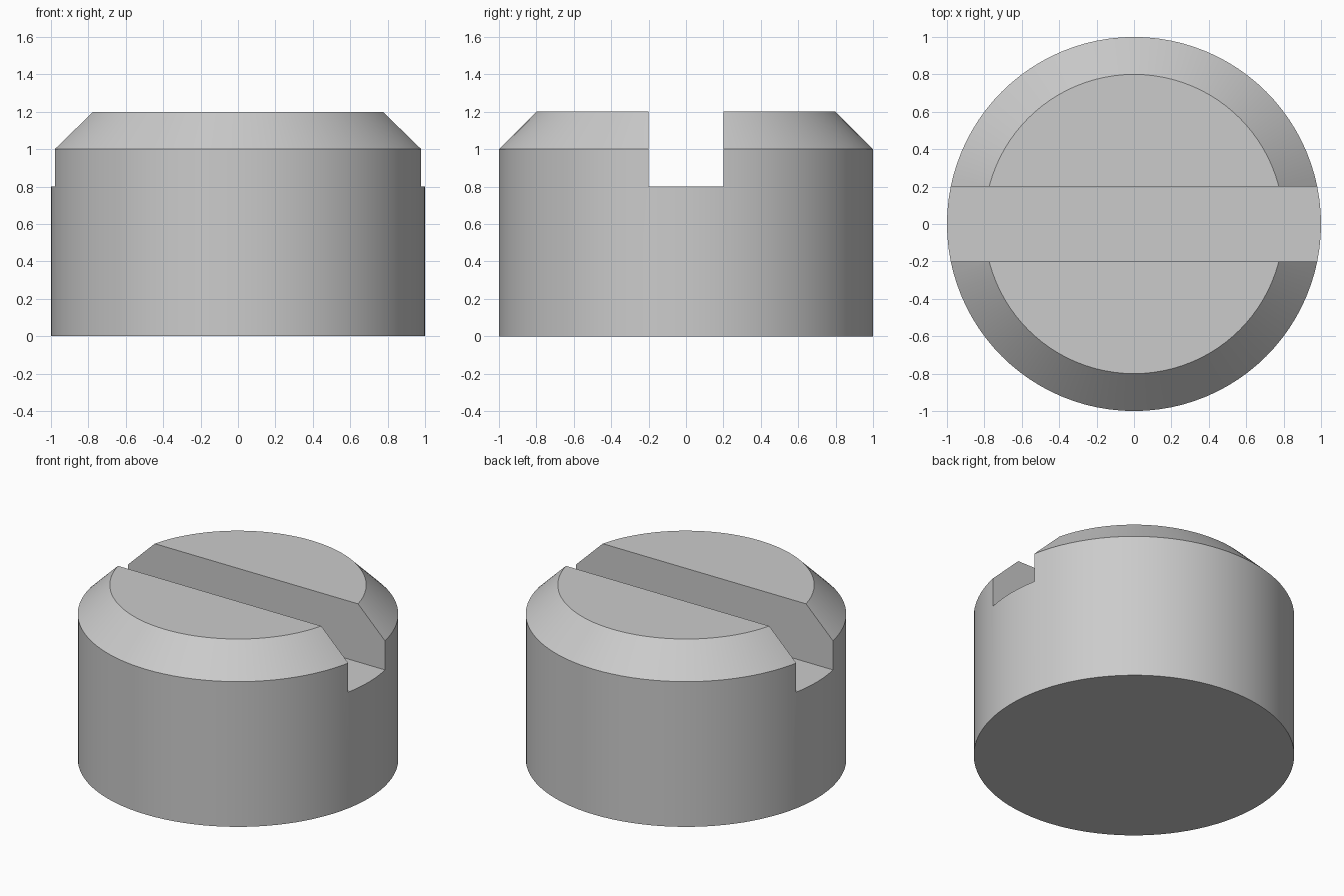
import bpy, bmesh, math

if "Cube" in bpy.data.objects:
    bpy.data.objects.remove(bpy.data.objects["Cube"])

SIDES = 96


def ring(bm, radius, z):
    return [bm.verts.new((radius * math.cos(2 * math.pi * i / SIDES),
                          radius * math.sin(2 * math.pi * i / SIDES), z))
            for i in range(SIDES)]


def make_object(name, bm):
    bmesh.ops.recalc_face_normals(bm, faces=bm.faces)
    mesh = bpy.data.meshes.new(name)
    bm.to_mesh(mesh)
    bm.free()
    obj = bpy.data.objects.new(name, mesh)
    bpy.context.collection.objects.link(obj)
    return obj


# Round head with a chamfered top edge, lathed from a short profile
bm = bmesh.new()
rings = [ring(bm, r, z) for r, z in ((1, 0), (1, 1), (0.8, 1.2))]
for low, high in zip(rings, rings[1:]):
    for i in range(SIDES):
        j = (i + 1) % SIDES
        bm.faces.new((low[i], low[j], high[j], high[i]))
bm.faces.new(rings[0][::-1])
bm.faces.new(rings[-1])
head = make_object("slotted_head", bm)

# Slot cutter: 0.4 wide, floor at z = 0.8, open at both ends
bm = bmesh.new()
bmesh.ops.create_cube(bm, size=1)
bmesh.ops.scale(bm, vec=(3, 0.4, 1), verts=bm.verts)
bmesh.ops.translate(bm, vec=(0, 0, 1.3), verts=bm.verts)
cutter = make_object("slot_cutter", bm)
cutter.hide_render = True

# Cut the slot, then discard the cutter
cut = head.modifiers.new("slot", 'BOOLEAN')
cut.operation = 'DIFFERENCE'
cut.solver = 'EXACT'
cut.object = cutter
bpy.context.view_layer.objects.active = head
head.select_set(True)
bpy.ops.object.modifier_apply(modifier=cut.name)
bpy.data.objects.remove(cutter, do_unlink=True)

# Smooth round walls, crisp edges
bpy.ops.object.shade_smooth_by_angle(angle=math.radians(30))
